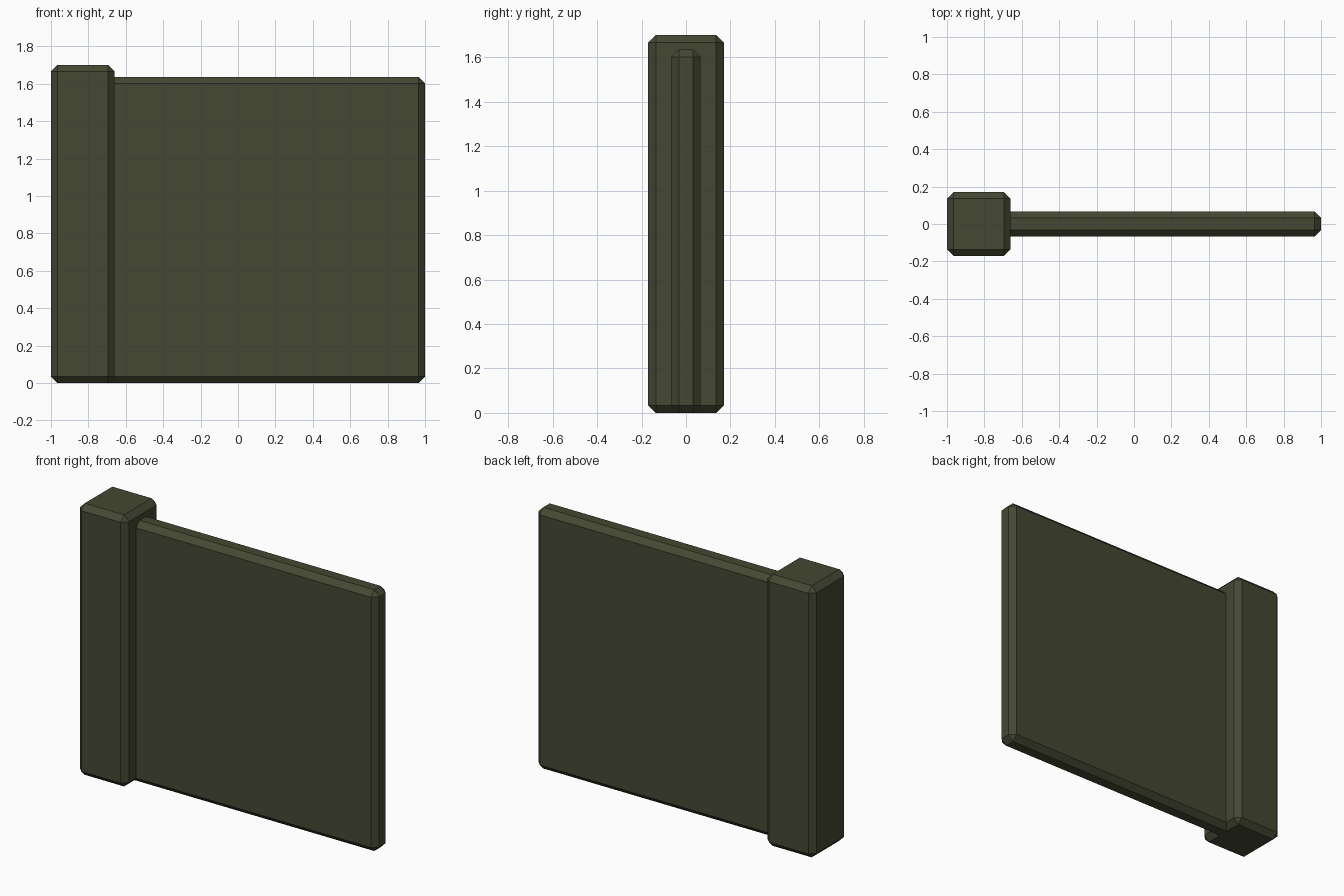
import bpy
import bmesh

if "Cube" in bpy.data.objects:
    bpy.data.objects.remove(bpy.data.objects["Cube"])

# Single dark olive colour
olive = bpy.data.materials.new("dark_olive")
olive.diffuse_color = (0.058, 0.065, 0.032, 1.0)
olive.use_nodes = True
olive.node_tree.nodes["Principled BSDF"].inputs["Base Color"].default_value = olive.diffuse_color


def chamfered_box(name, lo, hi, chamfer):
    """Box between two corners with a flat one-step chamfer on every edge."""
    mesh = bpy.data.meshes.new(name)
    bm = bmesh.new()
    bmesh.ops.create_cube(bm, size=1.0)
    for v in bm.verts:
        v.co = [(a + b) / 2 + c * (b - a) for a, b, c in zip(lo, hi, v.co)]
    bmesh.ops.bevel(bm, geom=bm.edges[:], offset=chamfer,
                    offset_type='OFFSET', segments=1, affect='EDGES')
    bm.to_mesh(mesh)
    bm.free()
    mesh.materials.append(olive)
    obj = bpy.data.objects.new(name, mesh)
    bpy.context.collection.objects.link(obj)
    return obj


# Bevel offset is measured along each face from the edge
CHAMFER = 0.034

# Thick square post at the left end
chamfered_box("post", (-1.0, -0.17, 0.0), (-0.66, 0.17, 1.70), CHAMFER)

# Thin wall panel running from inside the post to the right end
chamfered_box("wall_panel", (-0.83, -0.066, 0.0), (1.0, 0.066, 1.635), CHAMFER)
